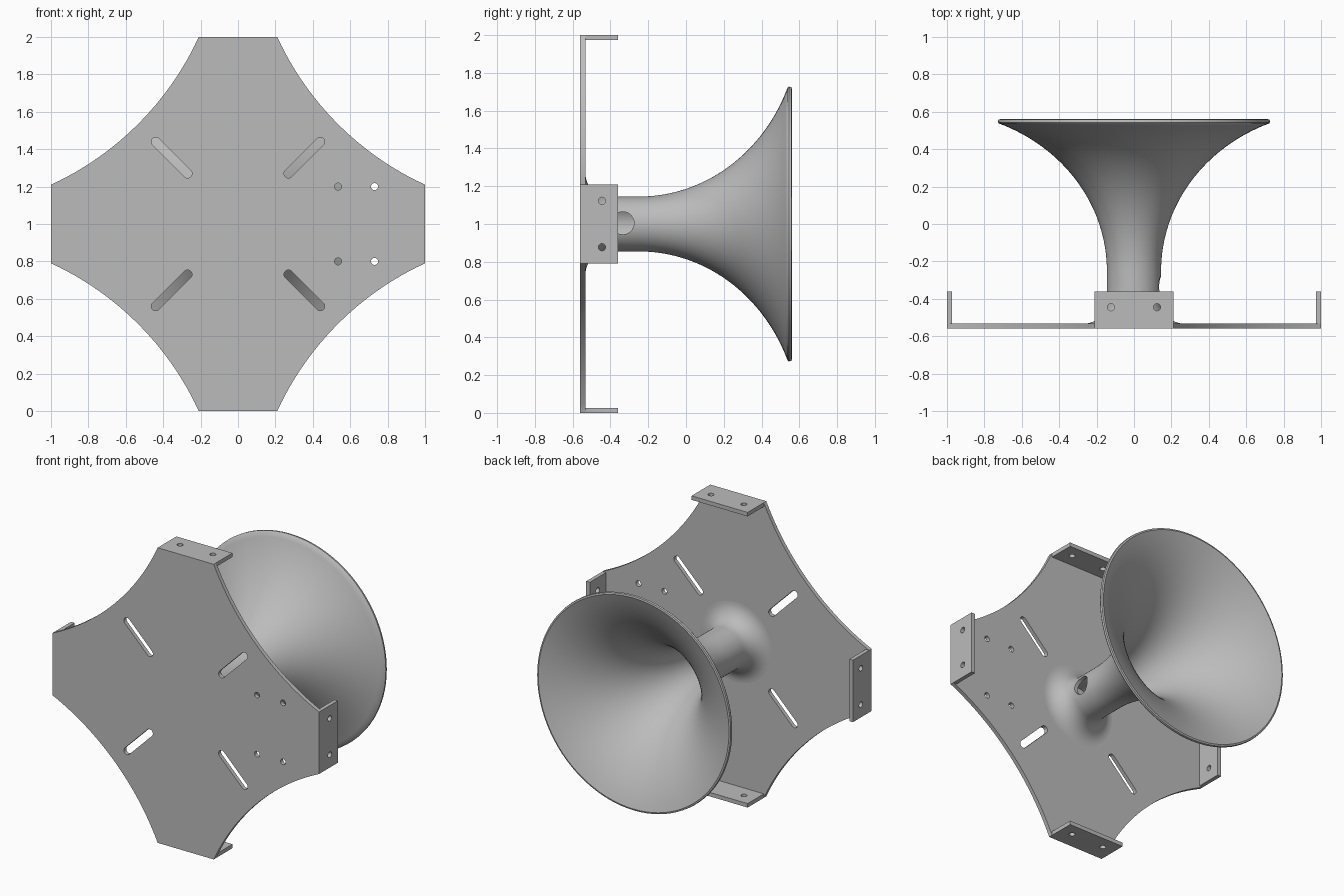
import bpy
import bmesh
import math
from mathutils import Matrix, Vector

if "Cube" in bpy.data.objects:
    bpy.data.objects.remove(bpy.data.objects["Cube"], do_unlink=True)

grey = bpy.data.materials.new("plain_grey")
grey.use_nodes = True
grey.diffuse_color = (0.5, 0.5, 0.5, 1)
grey.node_tree.nodes["Principled BSDF"].inputs["Base Color"].default_value = (0.5, 0.5, 0.5, 1)

FRONT, BACK, THICK, TIP = -0.56, -0.36, 0.027, 0.21
LIFT = Matrix.Translation((0, 0, 1))


def make_object(name, bm, helper=False):
    bmesh.ops.recalc_face_normals(bm, faces=bm.faces)
    mesh = bpy.data.meshes.new(name)
    bm.to_mesh(mesh)
    bm.free()
    mesh.materials.append(grey)
    obj = bpy.data.objects.new(name, mesh)
    bpy.context.collection.objects.link(obj)
    if helper:
        obj.hide_render = True
        obj.hide_set(True)
        obj.display_type = 'WIRE'
    return obj


def prism(bm, points, y0, y1, matrix=LIFT):
    """Extrude an (x, z) outline along y."""
    rows = [[bm.verts.new(matrix @ Vector((x, y, z))) for x, z in points] for y in (y0, y1)]
    bm.faces.new(rows[0])
    bm.faces.new(rows[1][::-1])
    n = len(points)
    for i in range(n):
        j = (i + 1) % n
        bm.faces.new((rows[0][i], rows[1][i], rows[1][j], rows[0][j]))


def circle(cx, cz, r, n=24):
    return [(cx + r * math.cos(math.tau * i / n), cz + r * math.sin(math.tau * i / n))
            for i in range(n)]


def boolean(obj, cutter, operation):
    mod = obj.modifiers.new(operation.lower(), 'BOOLEAN')
    mod.operation = operation
    mod.solver = 'EXACT'
    mod.object = cutter


def quarter_turn(k):
    return LIFT @ Matrix.Rotation(k * math.pi / 2, 4, 'Y')


def finish(obj):
    """Apply the modifiers and shade smooth with sharp edges kept."""
    bpy.ops.object.select_all(action='DESELECT')
    obj.select_set(True)
    bpy.context.view_layer.objects.active = obj
    for mod in list(obj.modifiers):
        bpy.ops.object.modifier_apply(modifier=mod.name)
    bpy.ops.object.shade_smooth_by_angle(angle=math.radians(35))


# Plate outline: four straight tips joined by shallow inward arcs
SAG, CHORD = 0.10, (1 - TIP) * math.sqrt(2)
radius = (CHORD ** 2 / 4 + SAG ** 2) / (2 * SAG)
half = math.asin(CHORD / 2 / radius)
centre = (1 + TIP) / math.sqrt(2) - SAG + radius
outline = []
for k in range(4):
    for i in range(25):
        a = half - 2 * half * i / 24
        d, s = centre - radius * math.cos(a), -radius * math.sin(a)
        turn = math.pi / 4 + k * math.pi / 2
        outline.append((d * math.cos(turn) - s * math.sin(turn),
                        d * math.sin(turn) + s * math.cos(turn)))
bm = bmesh.new()
prism(bm, outline, FRONT, FRONT + THICK)
plate = make_object("mounting_plate", bm)

# Bent flanges on the four tips
bm = bmesh.new()
for k in range(4):
    tab = [(-TIP, 1 - THICK), (TIP, 1 - THICK), (TIP, 1), (-TIP, 1)]
    prism(bm, tab, FRONT, BACK, quarter_turn(k))
flanges = make_object("flange_helper", bm, True)
boolean(plate, flanges, 'UNION')

# Softened edges
bevel = plate.modifiers.new("bevel", 'BEVEL')
bevel.width = 0.007
bevel.segments = 2
bevel.limit_method = 'ANGLE'
bevel.angle_limit = math.radians(40)

# Slots, plate screw holes and flange screw holes
bm = bmesh.new()
for k in range(4):
    start, end, r = 0.27 * math.sqrt(2), 0.44 * math.sqrt(2), 0.024
    slot = [(end + r * math.sin(math.pi * i / 10), r * math.cos(math.pi * i / 10)) for i in range(11)]
    slot += [(start - r * math.sin(math.pi * i / 10), -r * math.cos(math.pi * i / 10)) for i in range(11)]
    prism(bm, slot, -0.7, -0.45, quarter_turn(k + 0.5))
    for x in (-0.123, 0.123):
        drill = Matrix.Translation((0, -0.445, 0)) @ Matrix.Rotation(math.pi / 2, 4, 'X')
        prism(bm, circle(x, 0, 0.019), -1.1, -0.9, quarter_turn(k) @ drill)
for x in (0.535, 0.73):
    for z in (-0.2, 0.2):
        prism(bm, circle(x, z, 0.019), -0.7, -0.45)
holes = make_object("hole_helper", bm, True)
boolean(plate, holes, 'DIFFERENCE')
finish(plate)

# Horn profile as (radius, y): base fillet, tube, flare, rolled rim, hollow inside
NECK, FLARE_Y, A, B, WALL = 0.145, -0.25, 0.85, 0.925, 0.024
FILLET = 0.125
base = FRONT + THICK
profile = [(NECK + FILLET, base - 0.01)]
for i in range(13):
    a = math.pi / 2 * i / 12
    profile.append((NECK + FILLET * (1 - math.sin(a)), base + FILLET * (1 - math.cos(a))))
outer, inner = [], []
top = math.asin((0.538 - FLARE_Y) / A)
for i in range(33):
    t = top * i / 32
    r, y = NECK + B * (1 - math.cos(t)), FLARE_Y + A * math.sin(t)
    normal = Vector((-A * math.cos(t), B * math.sin(t))).normalized() * WALL
    outer.append((r, y))
    inner.append((r + normal.x, y + normal.y))
rim = [(outer[-1][0] + 0.004, outer[-1][1] + 0.006), (outer[-1][0] + 0.002, inner[-1][1] - 0.003)]
profile += outer + rim + inner[::-1] + [(NECK - WALL, base), (0, base), (0, base - 0.01)]

bm = bmesh.new()
verts = [bm.verts.new((r, y, 1)) for r, y in profile]
edges = [bm.edges.new((verts[i], verts[(i + 1) % len(verts)])) for i in range(len(verts))]
bmesh.ops.spin(bm, geom=verts + edges, cent=(0, 0, 1), axis=(0, 1, 0),
               angle=math.tau, steps=96, use_merge=True)
bmesh.ops.remove_doubles(bm, verts=bm.verts, dist=0.0001)
bmesh.ops.dissolve_degenerate(bm, edges=bm.edges, dist=0.0001)
loose = [e for e in bm.edges if not e.link_faces]
bmesh.ops.delete(bm, geom=loose, context='EDGES')
horn = make_object("horn", bm)

# Cable opening on one side of the tube
bm = bmesh.new()
side = Matrix.Translation((0, -0.335, 1.005)) @ Matrix.Rotation(math.pi / 2, 4, 'Z')
prism(bm, circle(0, 0, 0.06, 32), -0.3, -0.05, side)
opening = make_object("opening_helper", bm, True)
boolean(horn, opening, 'DIFFERENCE')
finish(horn)

for helper in (flanges, holes, opening):
    bpy.data.objects.remove(helper, do_unlink=True)
